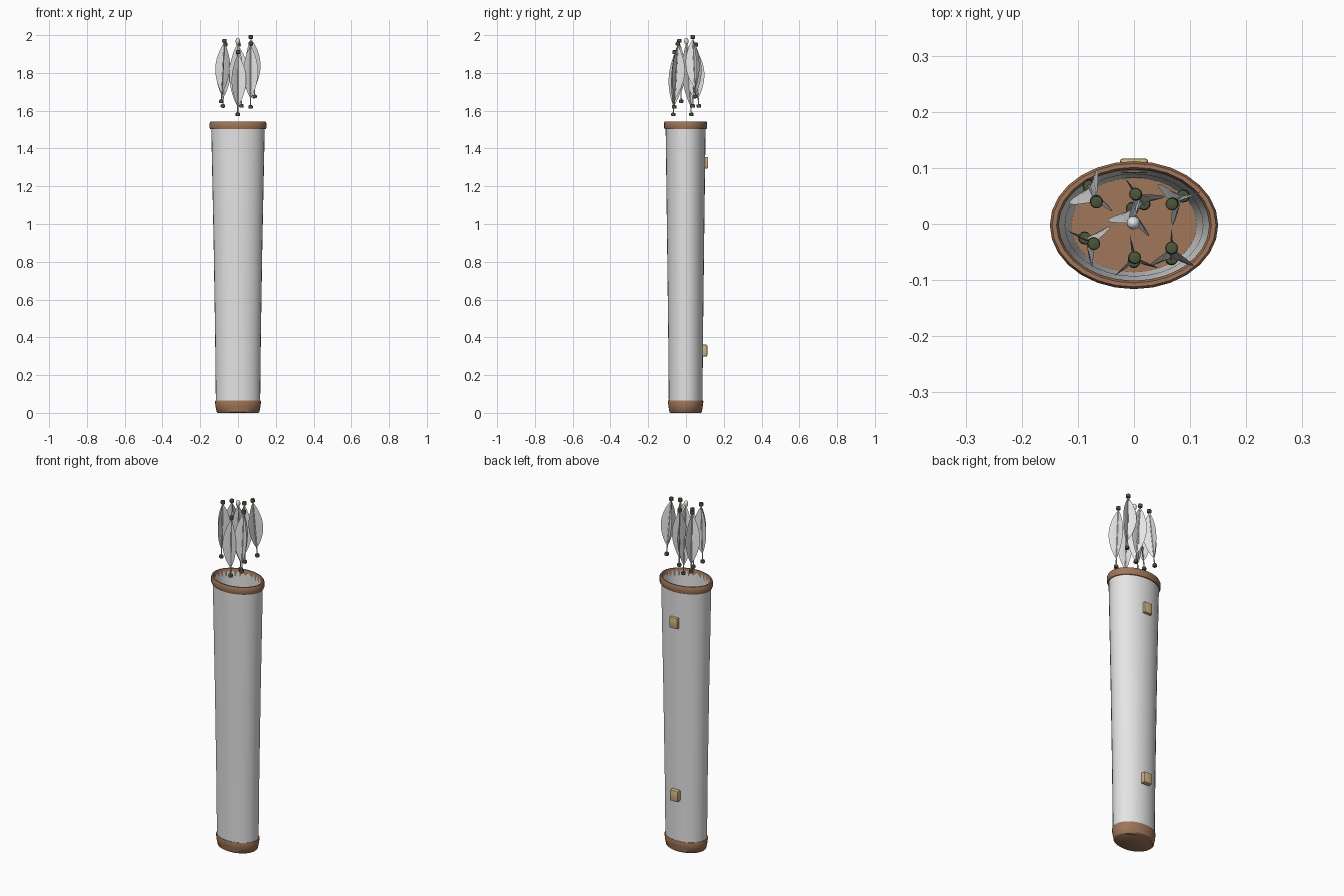
import bpy, bmesh, math
from mathutils import Vector, Matrix

if "Cube" in bpy.data.objects:
    bpy.data.objects.remove(bpy.data.objects["Cube"])


def material(name, rgb):
    m = bpy.data.materials.new(name)
    m.diffuse_color = (*rgb, 1)
    m.use_nodes = True
    m.node_tree.nodes["Principled BSDF"].inputs["Base Color"].default_value = m.diffuse_color
    return m


PALE = material("pale grey", (0.78, 0.78, 0.78))
BROWN = material("brown leather", (0.35, 0.18, 0.10))
TAN = material("tan leather", (0.61, 0.45, 0.22))
GREEN = material("dark green", (0.07, 0.095, 0.045))


def finish(bm, name, mat, angle=40):
    bmesh.ops.recalc_face_normals(bm, faces=bm.faces)
    me = bpy.data.meshes.new(name)
    bm.to_mesh(me)
    bm.free()
    me.materials.append(mat)
    ob = bpy.data.objects.new(name, me)
    bpy.context.collection.objects.link(ob)
    bpy.context.view_layer.objects.active = ob
    ob.select_set(True)
    bpy.ops.object.shade_smooth_by_angle(angle=math.radians(angle))
    ob.select_set(False)
    return ob


def loft(name, mat, rings, closed=False, cap_start=False, cap_end=False, n=32):
    """Elliptical tube through rings of (half width, half depth, height)."""
    bm = bmesh.new()
    loops = [[bm.verts.new((a * math.cos(2 * math.pi * i / n),
                            b * math.sin(2 * math.pi * i / n) - 0.002, z))
              for i in range(n)] for a, b, z in rings]
    pairs = list(zip(loops, loops[1:]))
    if closed:
        pairs.append((loops[-1], loops[0]))
    for lo, hi in pairs:
        for i in range(n):
            j = (i + 1) % n
            bm.faces.new((lo[i], lo[j], hi[j], hi[i]))
    if cap_start:
        bm.faces.new(loops[0])
    if cap_end:
        bm.faces.new(loops[-1])
    return finish(bm, name, mat)


# quiver tube, outer wall then inner wall down to the floor
loft("quiver_body", PALE,
     [(0.117, 0.089, 0.03), (0.121, 0.092, 0.40), (0.129, 0.098, 0.90),
      (0.142, 0.106, 1.53), (0.134, 0.099, 1.53), (0.123, 0.091, 0.90),
      (0.112, 0.084, 0.06)], cap_start=True, cap_end=True)

# rim band around the mouth
loft("rim_band", BROWN,
     [(0.134, 0.099, 1.502), (0.147, 0.111, 1.502), (0.150, 0.114, 1.510),
      (0.150, 0.114, 1.535), (0.146, 0.110, 1.543), (0.138, 0.103, 1.543),
      (0.134, 0.099, 1.535)], closed=True, n=28)

# bottom cap
loft("bottom_cap", BROWN,
     [(0.107, 0.080, 0.0), (0.113, 0.086, 0.005), (0.119, 0.091, 0.035),
      (0.122, 0.094, 0.060), (0.120, 0.092, 0.065), (0.112, 0.084, 0.065)],
     cap_start=True, cap_end=True)

# strap loops on the back
for label, z, y0, y1 in (("upper", 1.325, 0.091, 0.117), ("lower", 0.33, 0.083, 0.113)):
    bm = bmesh.new()
    bmesh.ops.create_cube(bm, size=1, matrix=Matrix.Translation((0, (y0 + y1) / 2, z))
                          @ Matrix.Diagonal((0.05, y1 - y0, 0.062, 1)))
    bmesh.ops.bevel(bm, geom=bm.edges[:], offset=0.005, segments=2,
                    affect='EDGES', profile=0.5)
    finish(bm, label + "_strap_loop", TAN)


def axis_matrix(bottom, top):
    d = (top - bottom).normalized()
    return Matrix.Translation(bottom) @ Vector((0, 0, 1)).rotation_difference(d).to_matrix().to_4x4()


def knob(name, mat, mat_world, z, r, h):
    """Small rounded bead on the arrow axis."""
    bm = bmesh.new()
    bmesh.ops.create_cone(bm, cap_ends=True, segments=12, radius1=r, radius2=r, depth=h)
    rims = [e for e in bm.edges if abs(e.verts[0].co.z - e.verts[1].co.z) < 1e-6]
    bmesh.ops.bevel(bm, geom=rims, offset=0.004, segments=2, affect='EDGES', profile=0.5)
    bm.transform(mat_world @ Matrix.Translation((0, 0, z)))
    finish(bm, name, mat)


def feather(name, mat_world, z0, z1, angle, width=0.043, steps=12):
    """Leaf-shaped vane with a thin lens section."""
    bm = bmesh.new()
    rings = []
    for k in range(steps + 1):
        t = k / steps
        w = 0.002 + width * math.sin(math.pi * t) ** 0.85
        th = 0.0005 + 0.0018 * math.sin(math.pi * t)
        z = z0 + (z1 - z0) * t
        rings.append([bm.verts.new(p) for p in
                      ((0, 0, z), (w * 0.45, -th, z), (w, 0, z), (w * 0.45, th, z))])
    for lo, hi in zip(rings, rings[1:]):
        for i in range(4):
            j = (i + 1) % 4
            bm.faces.new((lo[i], lo[j], hi[j], hi[i]))
    bm.faces.new(rings[0])
    bm.faces.new(rings[-1])
    bm.transform(mat_world @ Matrix.Rotation(math.radians(angle), 4, 'Z'))
    finish(bm, name, PALE)


# arrow tails: bottom bead, top bead, direction of the first vane
ARROWS = [
    ((-0.080, 0.068, 1.625), (-0.067, 0.040, 1.950), 80),
    ((-0.088, -0.025, 1.650), (-0.072, -0.035, 1.970), 35),
    ((0.088, 0.050, 1.675), (0.068, 0.036, 1.990), 20),
    ((0.067, -0.062, 1.620), (0.067, -0.043, 1.955), 90),
    ((0.000, -0.067, 1.580), (0.001, -0.060, 1.910), 100),
    ((0.018, 0.036, 1.625), (0.003, 0.053, 1.950), 5),
    ((-0.003, 0.028, 1.580), (-0.001, 0.002, 1.968), 70),
]
for n, (lo, hi, turn) in enumerate(ARROWS, 1):
    lo, hi = Vector(lo), Vector(hi)
    m = axis_matrix(lo, hi)
    length = (hi - lo).length
    tag = f"arrow_{n}_"
    # thin shaft
    bm = bmesh.new()
    bmesh.ops.create_cone(bm, cap_ends=True, segments=8, radius1=0.003, radius2=0.003,
                          depth=length, matrix=Matrix.Translation((0, 0, length / 2)))
    bm.transform(m)
    finish(bm, tag + "shaft", PALE)
    knob(tag + "bottom_bead", GREEN, m, 0, 0.0115, 0.018)
    # one arrow ends in a pale, egg-shaped nock
    if n == len(ARROWS):
        bm = bmesh.new()
        bmesh.ops.create_uvsphere(bm, u_segments=16, v_segments=10, radius=1)
        bm.transform(m @ Matrix.Translation((0, 0, length))
                     @ Matrix.Diagonal((0.012, 0.012, 0.018, 1)))
        finish(bm, tag + "nock", PALE)
    else:
        knob(tag + "nock", GREEN, m, length, 0.0115, 0.020)
    # three vanes
    for k in range(3):
        feather(f"{tag}vane_{k + 1}", m, 0.045, length - 0.012, turn + 120 * k)
